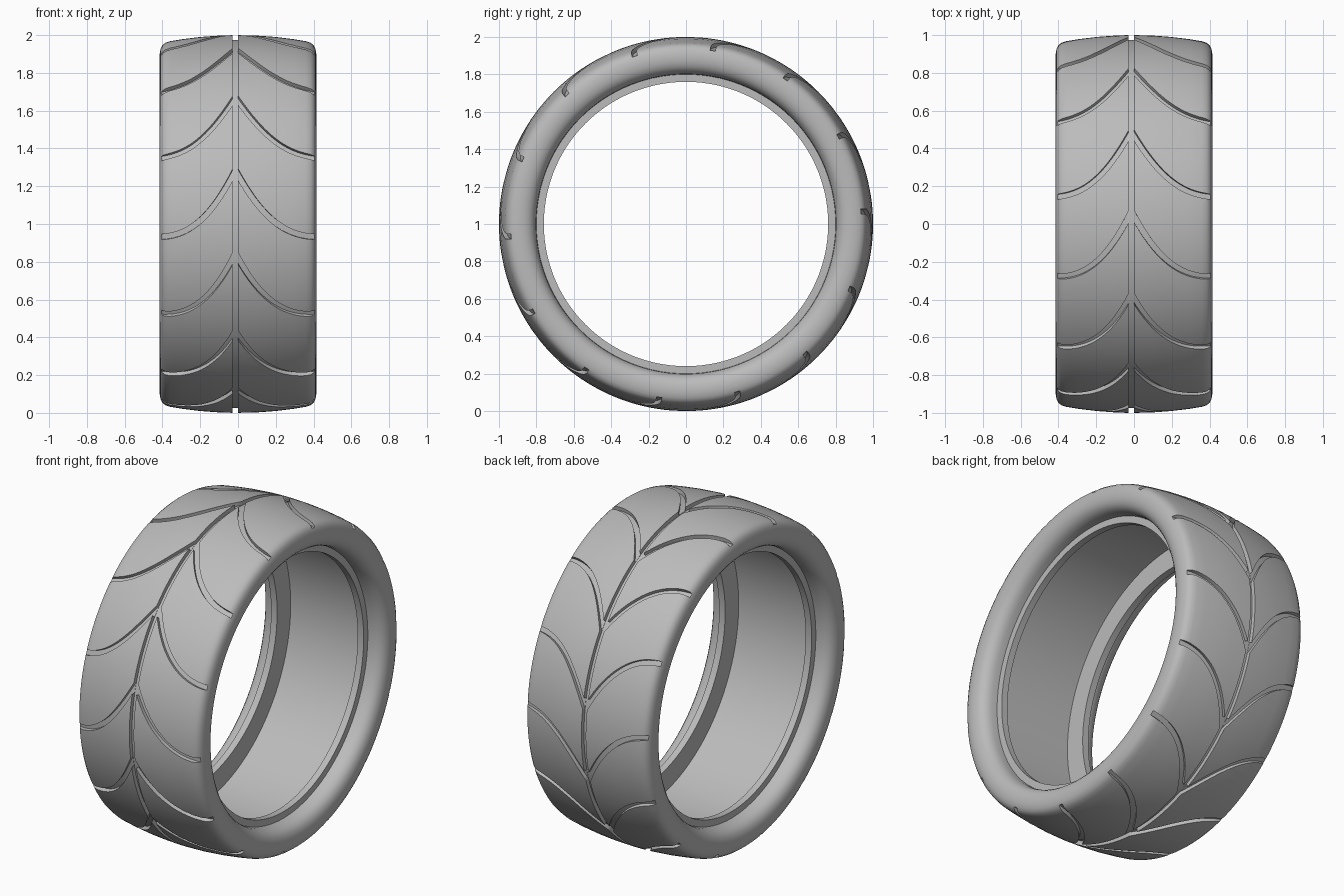
import bpy, bmesh, math

cube = bpy.data.objects.get("Cube")
if cube:
    bpy.data.objects.remove(cube, do_unlink=True)

SEGMENTS = 168
PITCHES = 14
GROOVE_WIDTH = 0.03
GROOVE_DEPTH = 0.025

rubber = bpy.data.materials.new("grey_rubber")
rubber.use_nodes = True
grey = (0.5, 0.5, 0.5, 1)
rubber.diffuse_color = grey
rubber.node_tree.nodes["Principled BSDF"].inputs["Base Color"].default_value = grey


def ring_point(x, radius, angle):
    """Point on the wheel; the angle runs from the front up over the top."""
    return (x, -radius * math.cos(angle), 1 + radius * math.sin(angle))


def crown(x):
    return 1 - 0.25 * x * x


def make_object(name, bm):
    bmesh.ops.recalc_face_normals(bm, faces=bm.faces)
    mesh = bpy.data.meshes.new(name)
    bm.to_mesh(mesh)
    bm.free()
    mesh.materials.append(rubber)
    obj = bpy.data.objects.new(name, mesh)
    bpy.context.collection.objects.link(obj)
    return obj


# Tyre section: crowned tread, round shoulder, sidewall, bead and inner barrel
half = [(x, crown(x)) for x in (0.1, 0.2, 0.3, 0.36)]
half += [(0.385, 0.959), (0.4, 0.947), (0.409, 0.93), (0.414, 0.908), (0.415, 0.885),
         (0.412, 0.862), (0.404, 0.84), (0.39, 0.822), (0.37, 0.809), (0.345, 0.802),
         (0.31, 0.8), (0.31, 0.76), (0.27, 0.76), (0.27, 0.89)]
centre_groove = [(-0.028, 1), (-0.028, 0.975), (0.001, 0.975), (0.001, 1)]
section = centre_groove + half + [(-x, r) for x, r in reversed(half)]

bm = bmesh.new()
rings = [[bm.verts.new(ring_point(x, r, math.tau * i / SEGMENTS)) for x, r in section]
         for i in range(SEGMENTS)]
for i, ring in enumerate(rings):
    after = rings[(i + 1) % SEGMENTS]
    for j in range(len(section)):
        k = (j + 1) % len(section)
        bm.faces.new((ring[j], ring[k], after[k], after[j]))
tyre = make_object("tyre", bm)


# Curved tread grooves, sweeping back from the centre groove to each shoulder
def add_groove(bm, start, side, length, turn):
    steps = 20
    sections = []
    for i in range(steps + 1):
        u = -0.02 + 1.02 * i / steps
        x = start + side * u * length
        fall = 1 - 0.89 * u
        angle = turn - 0.073 + 0.34 * fall ** 2.5
        slope = 1.89 * fall ** 1.5
        spread = GROOVE_WIDTH / 2 * math.hypot(1, slope)
        floor = crown(x) - GROOVE_DEPTH + 0.002
        corners = ((floor, -spread), (floor, spread), (1.05, spread), (1.05, -spread))
        sections.append([bm.verts.new(ring_point(x, r, angle + a)) for r, a in corners])
    for a, b in zip(sections, sections[1:]):
        for j in range(4):
            k = (j + 1) % 4
            bm.faces.new((a[j], a[k], b[k], b[j]))
    bm.faces.new(sections[0])
    bm.faces.new(sections[-1])


bm = bmesh.new()
for n in range(PITCHES):
    turn = math.tau * n / PITCHES
    add_groove(bm, 0, 1, 0.405, turn)
    add_groove(bm, -0.027, -1, 0.378, turn)
cutter = make_object("groove_cutter", bm)
cutter.hide_render = True
cutter.hide_viewport = True

cut = tyre.modifiers.new("grooves", 'BOOLEAN')
cut.operation = 'DIFFERENCE'
cut.solver = 'EXACT'
cut.object = cutter

# Apply the cut, drop the helper and smooth the rounded surfaces
bpy.ops.object.select_all(action='DESELECT')
tyre.select_set(True)
bpy.context.view_layer.objects.active = tyre
bpy.ops.object.modifier_apply(modifier=cut.name)
bpy.data.objects.remove(cutter, do_unlink=True)
bpy.ops.object.shade_smooth_by_angle(angle=math.radians(32))
